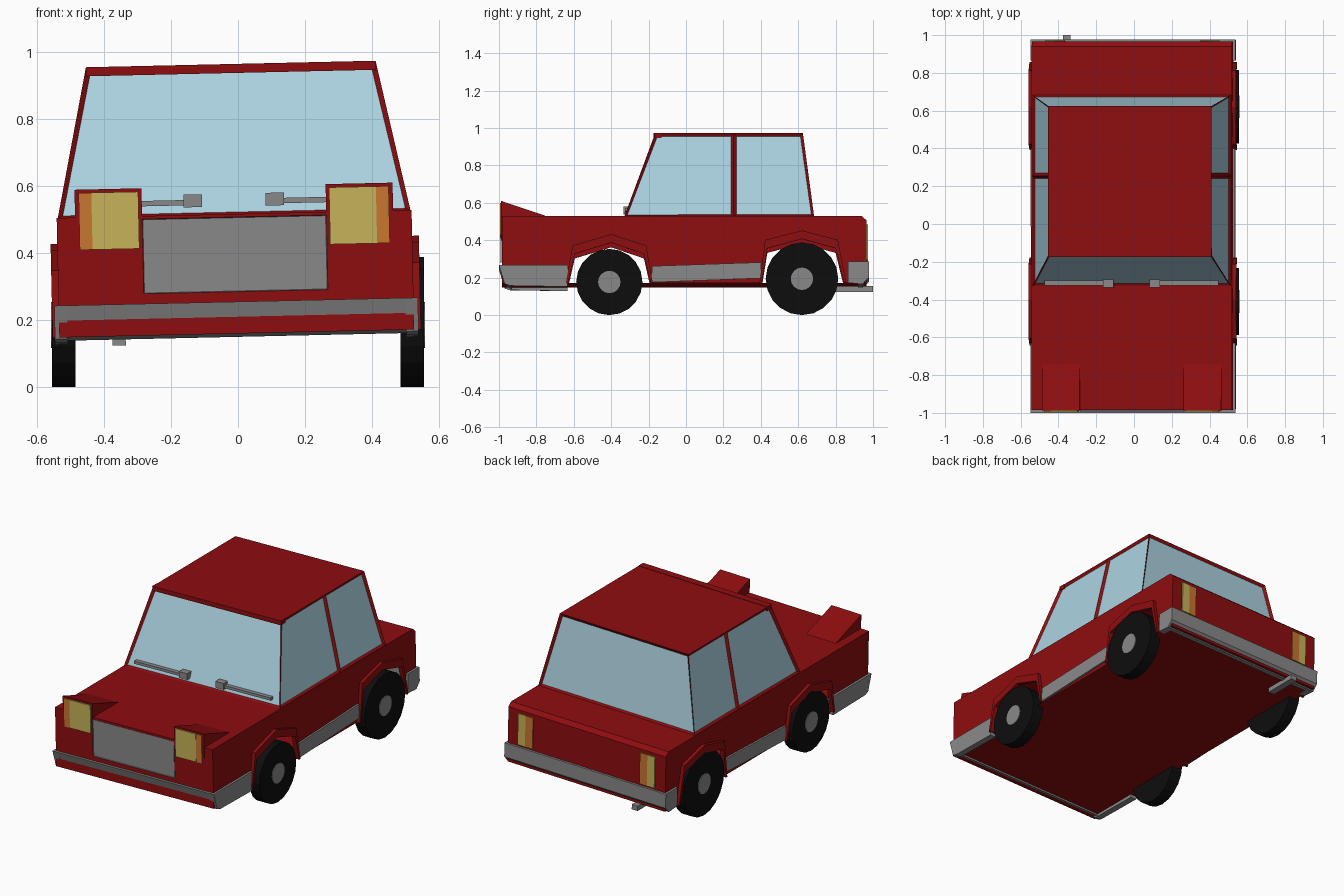
import bpy, bmesh, math

if "Cube" in bpy.data.objects:
    bpy.data.objects.remove(bpy.data.objects["Cube"])

ROLL = -0.0225  # the bodywork leans slightly on its wheels


def material(name, rgb):
    m = bpy.data.materials.new(name)
    m.diffuse_color = (*rgb, 1)
    m.use_nodes = True
    m.node_tree.nodes["Principled BSDF"].inputs["Base Color"].default_value = m.diffuse_color
    return m


RED = material("red_paint", (0.27, 0.004, 0.005))
GLASS = material("pale_blue_glass", (0.41, 0.65, 0.75))
GREY = material("grey_trim", (0.25, 0.25, 0.25))
BLACK = material("black_rubber", (0.004, 0.004, 0.004))
YELLOW = material("yellow_lamp", (0.57, 0.45, 0.10))
ORANGE = material("orange_lamp", (0.58, 0.18, 0.03))


def finish(name, bm, mats, roll=True, fix=True):
    if fix:
        bmesh.ops.recalc_face_normals(bm, faces=bm.faces)
    me = bpy.data.meshes.new(name)
    bm.to_mesh(me)
    bm.free()
    for m in mats:
        me.materials.append(m)
    ob = bpy.data.objects.new(name, me)
    bpy.context.collection.objects.link(ob)
    if roll:
        ob.rotation_euler.y = ROLL
    return ob


def prism(name, profile, x0, x1, mat):
    """Extrude a (y, z) profile from x0 to x1."""
    bm = bmesh.new()
    a = [bm.verts.new((x0, y, z)) for y, z in profile]
    b = [bm.verts.new((x1, y, z)) for y, z in profile]
    bm.faces.new(a)
    bm.faces.new(b[::-1])
    for i in range(len(a)):
        j = (i + 1) % len(a)
        bm.faces.new((a[i], b[i], b[j], a[j]))
    return finish(name, bm, [mat])


def box(name, x0, x1, y0, y1, z0, z1, mat):
    return prism(name, [(y0, z0), (y1, z0), (y1, z1), (y0, z1)], x0, x1, mat)


# Wheel arch openings, front to back
ARCH_F = [(-0.63, 0.16), (-0.595, 0.315), (-0.40, 0.375), (-0.225, 0.315), (-0.19, 0.16)]
ARCH_R = [(0.405, 0.16), (0.435, 0.345), (0.62, 0.395), (0.80, 0.345), (0.845, 0.16)]

# Hollow lower body: side walls with arch cut-outs, joined by floor, ends and deck
outline = [(-0.985, 0.16)] + ARCH_F + ARCH_R + [
    (0.965, 0.16), (0.965, 0.495), (0.94, 0.517), (-0.985, 0.517)]
bm = bmesh.new()
left = [bm.verts.new((-0.53, y, z)) for y, z in outline]
right = [bm.verts.new((0.53, y, z)) for y, z in outline]
bm.faces.new(left)
bm.faces.new(right[::-1])
n = len(outline)
for i, j in [(0, 11), (11, 12), (12, 13), (13, 14), (14, 0)]:
    bm.faces.new((left[i], right[i], right[j], left[j]))
finish("lower_body", bm, [RED])

# Cabin: tapered block with recessed windows
bm = bmesh.new()
rings = []
for y_low, y_top in [(-0.33, -0.165), (0.255, 0.255), (0.685, 0.625)]:
    rings.append([bm.verts.new(p) for p in (
        (-0.527, y_low, 0.515), (-0.433, y_top, 0.963),
        (0.433, y_top, 0.963), (0.527, y_low, 0.515))])
windows = [bm.faces.new(rings[0]), bm.faces.new(rings[2][::-1])]
for a, b in zip(rings, rings[1:]):
    windows += [bm.faces.new((a[0], b[0], b[1], a[1])),
                bm.faces.new((a[3], a[2], b[2], b[3]))]
    bm.faces.new((a[1], b[1], b[2], a[2]))
bmesh.ops.recalc_face_normals(bm, faces=bm.faces)
bmesh.ops.inset_individual(bm, faces=windows, thickness=0.02, depth=-0.012)
for f in windows:
    f.material_index = 1
finish("cabin", bm, [RED, GLASS], fix=False)
box("roof_lip", -0.433, 0.433, -0.175, -0.13, 0.938, 0.965, RED)

# Grille: plate with a recessed centre
ob = bm = bmesh.new()
v = [bm.verts.new(p) for p in ((-0.275, -0.993, 0.285), (0.275, -0.993, 0.285),
                               (0.275, -0.993, 0.508), (-0.275, -0.993, 0.508))]
panel = bm.faces.new(v)
bmesh.ops.inset_individual(bm, faces=[panel], thickness=0.015)
bmesh.ops.inset_individual(bm, faces=[panel], thickness=0.003, depth=-0.006)
finish("grille", bm, [GREY], fix=False)

# Bumper beams with undercut lower edges
prism("front_bumper", [(-1.0, 0.255), (-0.97, 0.165), (-0.93, 0.15), (-0.93, 0.255)],
      -0.543, 0.543, GREY)
prism("rear_bumper", [(0.978, 0.275), (0.978, 0.19), (0.945, 0.155), (0.92, 0.155), (0.92, 0.275)],
      -0.543, 0.543, GREY)


def arch_trim(name, arch, x0, x1):
    """Raised band that follows a wheel arch."""
    mid = arch[2][0]
    outer = [(y + (0.012 if y > mid else -0.012 if y < mid else 0),
              z + (0.045 if z > 0.2 else 0)) for y, z in arch]
    prism(name, arch + outer[::-1], x0, x1, RED)


for side, s in (("left", -1), ("right", 1)):
    # Bumper ends and sill
    prism(side + "_front_bumper_end",
          [(-1.0, 0.255), (-0.97, 0.155), (-0.94, 0.145), (-0.635, 0.14), (-0.63, 0.255)],
          s * 0.505, s * 0.543, GREY)
    prism(side + "_rear_bumper_end",
          [(0.865, 0.275), (0.978, 0.275), (0.978, 0.19), (0.945, 0.155), (0.865, 0.16)],
          s * 0.505, s * 0.543, GREY)
    prism(side + "_sill", [(-0.188, 0.163), (0.4, 0.185), (0.4, 0.27), (-0.18, 0.25)],
          s * 0.52, s * 0.541, GREY)
    arch_trim(side + "_front_arch", ARCH_F, s * 0.525, s * 0.55)
    arch_trim(side + "_rear_arch", ARCH_R, s * 0.525, s * 0.55)

    # Headlamp pod and lamps
    prism(side + "_headlamp_pod",
          [(-0.988, 0.41), (-0.988, 0.6), (-0.745, 0.518), (-0.745, 0.50), (-0.97, 0.41)],
          s * 0.275, s * 0.475, RED)
    box(side + "_headlamp", s * 0.285, s * 0.425, -0.995, -0.986, 0.42, 0.59, YELLOW)
    box(side + "_front_indicator", s * 0.425, s * 0.463, -0.994, -0.986, 0.42, 0.59, ORANGE)

    # Tail lamps
    box(side + "_rear_indicator", s * 0.36, s * 0.41, 0.964, 0.972, 0.285, 0.475, ORANGE)
    box(side + "_tail_lamp", s * 0.41, s * 0.46, 0.964, 0.972, 0.285, 0.475, YELLOW)

    # Wiper
    box(side + "_wiper_pivot", s * 0.095, s * 0.15, -0.335, -0.295, 0.54, 0.578, GREY)
    box(side + "_wiper_blade", s * 0.15, s * 0.46, -0.325, -0.30, 0.546, 0.562, GREY)

    # Wheels
    for end, y, r in (("front", -0.41, 0.177), ("rear", 0.62, 0.194)):
        for part, rad, width, x, mat, seg in (("tyre", r, 0.07, 0.52, BLACK, 20),
                                              ("hub", 0.06, 0.074, 0.522, GREY, 16)):
            bm = bmesh.new()
            bmesh.ops.create_cone(bm, cap_ends=True, segments=seg,
                                  radius1=rad, radius2=rad, depth=width)
            wheel = finish(f"{side}_{end}_{part}", bm, [mat], roll=False)
            wheel.rotation_euler.y = math.pi / 2
            wheel.location = (s * x, y, r)

# Exhaust pipe
box("exhaust", -0.372, -0.332, 0.80, 1.0, 0.132, 0.162, GREY)
